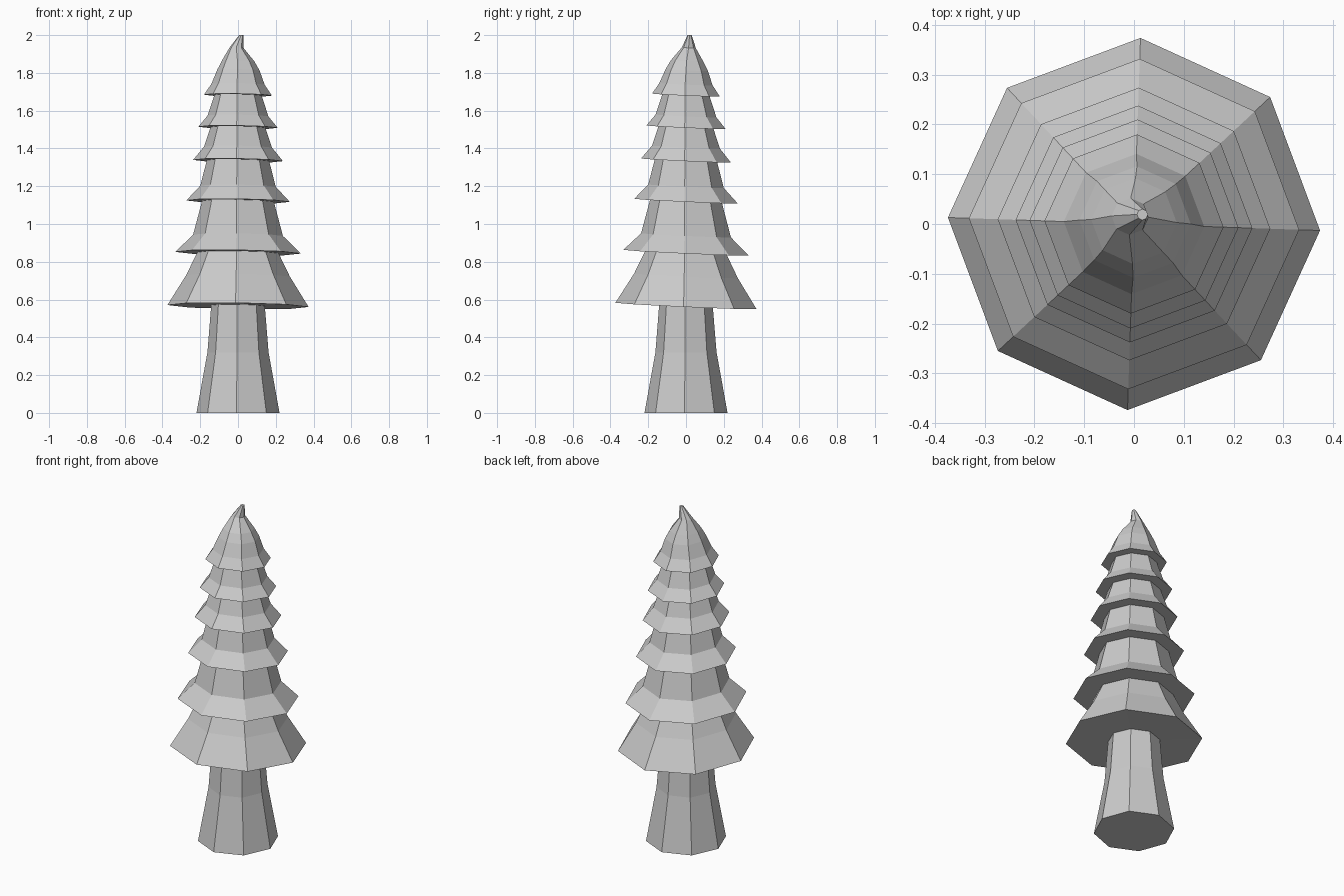
import bpy, bmesh
from math import cos, sin, radians

if "Cube" in bpy.data.objects:
    bpy.data.objects.remove(bpy.data.objects["Cube"])

SIDES = 8
TURN = radians(-2)


def ring(r, z, tilt=1.0, cx=0.0, cy=0.0):
    """Octagon of points, leaning slightly like the branches do."""
    pts = []
    for i in range(SIDES):
        a = TURN + radians(45) * i
        x, y = r * cos(a), r * sin(a)
        pts.append((cx + x, cy + y, z - tilt * (0.045 * y + 0.015 * x)))
    return pts


def loft(name, rings, cap_bottom=False, cap_top=False):
    bm = bmesh.new()
    loops = [[bm.verts.new(p) for p in r] for r in rings]
    for a, b in zip(loops, loops[1:]):
        for i in range(SIDES):
            j = (i + 1) % SIDES
            bm.faces.new((a[i], a[j], b[j], b[i]))
    if cap_bottom:
        bm.faces.new(loops[0][::-1])
    if cap_top:
        bm.faces.new(loops[-1])
    mesh = bpy.data.meshes.new(name)
    bm.to_mesh(mesh)
    bm.free()
    obj = bpy.data.objects.new(name, mesh)
    bpy.context.collection.objects.link(obj)
    return obj


# Tapered trunk, flared at the foot
loft("trunk", [ring(0.22, 0.0, 0), ring(0.162, 0.32, 0), ring(0.142, 0.568)],
     cap_bottom=True)

# Branch tiers: rim radius, rim z, shoulder radius, shoulder z, neck radius
tiers = [
    (0.374, 0.566, 0.275, 0.725, 0.215),
    (0.332, 0.848, 0.238, 0.940, 0.190),
    (0.274, 1.121, 0.200, 1.200, 0.165),
    (0.238, 1.336, 0.180, 1.407, 0.145),
    (0.210, 1.512, 0.161, 1.572, 0.125),
    (0.180, 1.682, 0.141, 1.740, None),
]
rings = [ring(0.142, 0.568)]
for n, (rim, z, shoulder, zs, neck) in enumerate(tiers):
    rings += [ring(rim, z), ring(shoulder, zs)]
    if neck:
        rings.append(ring(neck, tiers[n + 1][1]))

# Rounded crown with a bent tip
rings += [ring(0.112, 1.815, cx=0.002, cy=0.004),
          ring(0.086, 1.863, cx=0.0, cy=0.006),
          ring(0.037, 1.933, cx=-0.008, cy=0.015),
          ring(0.011, 2.0, 0, cx=0.017, cy=0.019)]
loft("foliage", rings, cap_top=True)
